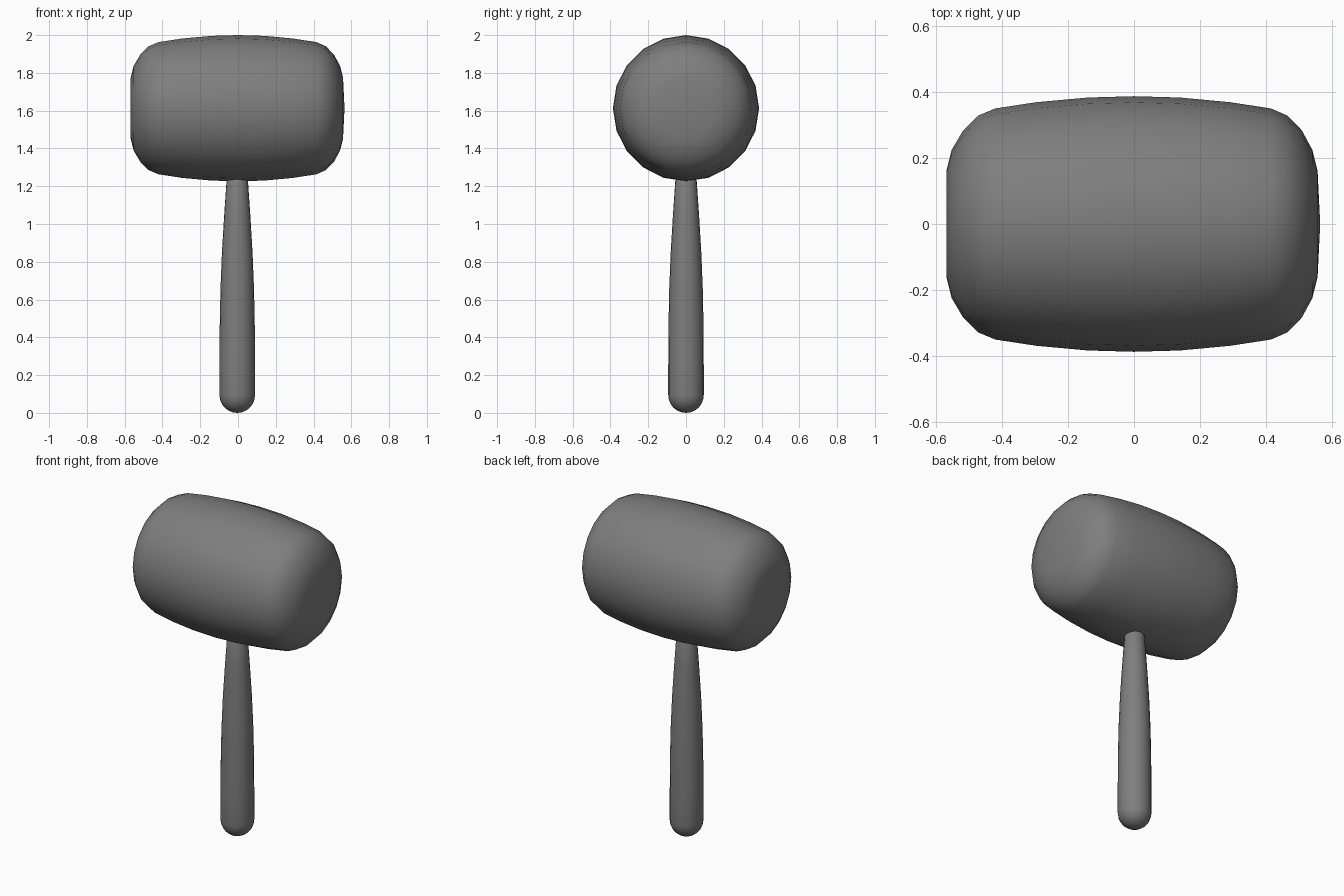
import bpy
import bmesh
from math import radians, sin, cos
from mathutils import Matrix

if "Cube" in bpy.data.objects:
    bpy.data.objects.remove(bpy.data.objects["Cube"])

# Dark grey shared by both parts
dark = bpy.data.materials.new("dark_grey")
dark.diffuse_color = (0.21, 0.21, 0.21, 1)
dark.use_nodes = True
dark.node_tree.nodes["Principled BSDF"].inputs["Base Color"].default_value = dark.diffuse_color


def lathe(name, profile, sides, matrix):
    """Spin (radius, height) points around z, then place with matrix."""
    bm = bmesh.new()
    verts = [bm.verts.new((r, 0, h)) for r, h in profile]
    edges = [bm.edges.new(pair) for pair in zip(verts, verts[1:])]
    bmesh.ops.spin(bm, geom=verts + edges, cent=(0, 0, 0), axis=(0, 0, 1),
                   angle=radians(360), steps=sides, use_duplicate=False)
    bmesh.ops.remove_doubles(bm, verts=bm.verts, dist=0.0005)
    bmesh.ops.recalc_face_normals(bm, faces=bm.faces)
    bm.transform(matrix)
    mesh = bpy.data.meshes.new(name)
    bm.to_mesh(mesh)
    bm.free()
    mesh.polygons.foreach_set("use_smooth", [True] * len(mesh.polygons))
    mesh.materials.append(dark)
    obj = bpy.data.objects.new(name, mesh)
    bpy.context.collection.objects.link(obj)
    return obj


# Mallet head: barrel with rounded ends, lying along x
right_end = [(0.383, 0.14), (0.369, 0.29), (0.35, 0.415), (0.328, 0.465),
             (0.284, 0.508), (0.225, 0.54), (0.162, 0.556), (0, 0.564)]
left_end = [(0, -0.568), (0.162, -0.568), (0.225, -0.552), (0.284, -0.517),
            (0.328, -0.473), (0.35, -0.42), (0.369, -0.295), (0.383, -0.14)]
lathe("mallet_head", left_end + [(0.387, 0)] + right_end, 20,
      Matrix.Translation((0, 0, 1.613)) @ Matrix.Rotation(radians(90), 4, 'Y'))

# Handle: round butt, tapering up into the head
R = 0.094
butt = [(R * sin(radians(a)), R - R * cos(radians(a))) for a in range(0, 91, 15)]
shaft = [(0.094, 0.25), (0.093, 0.45), (0.089, 0.65), (0.081, 0.85),
         (0.069, 1.05), (0.057, 1.225), (0.047, 1.25), (0, 1.26)]
lathe("handle", butt + shaft, 20, Matrix.Translation((-0.004, 0, 0)))
